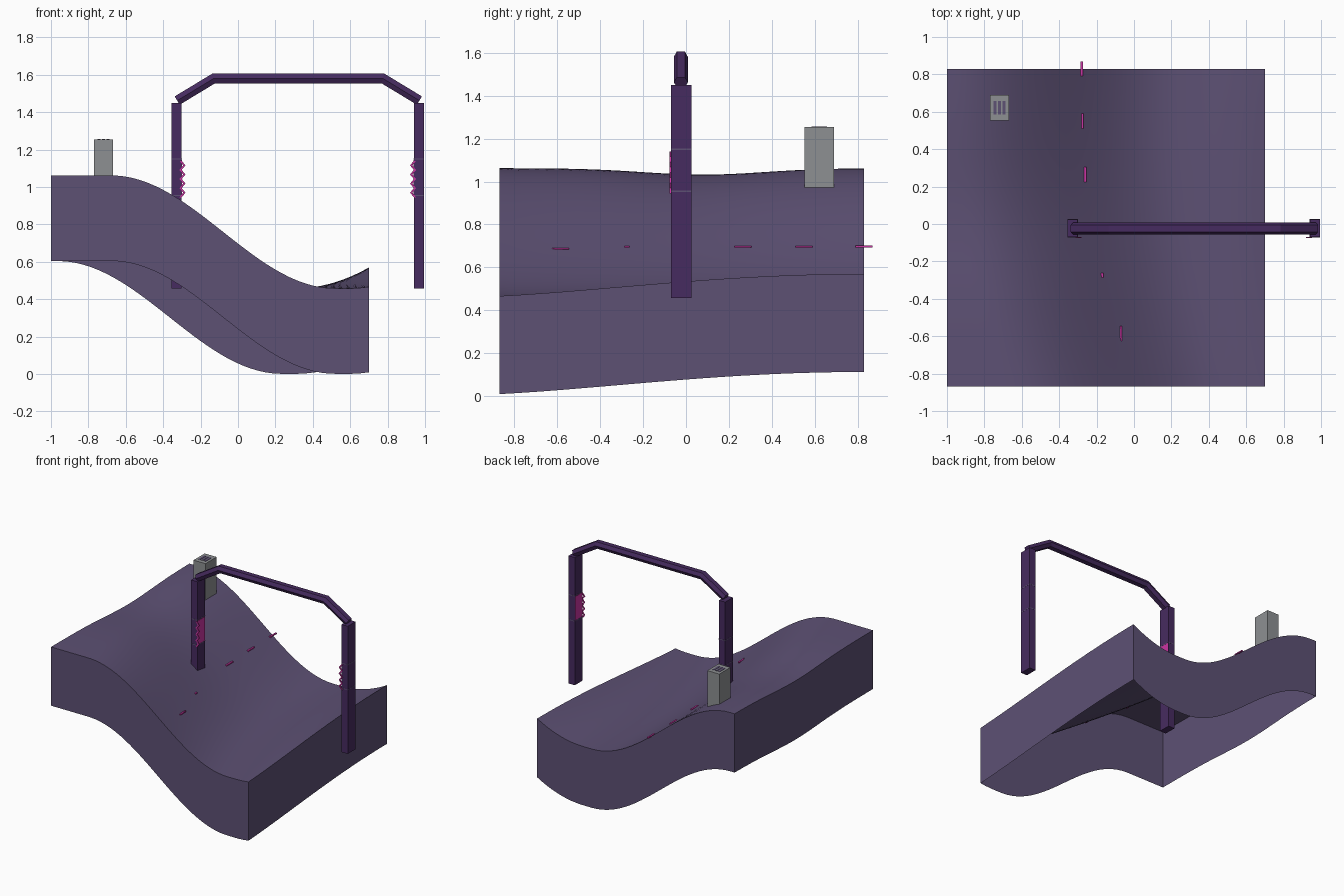
import bpy, bmesh, math
from mathutils import Vector

if "Cube" in bpy.data.objects:
    bpy.data.objects.remove(bpy.data.objects["Cube"])


def material(name, rgb):
    m = bpy.data.materials.new(name)
    m.use_nodes = True
    m.diffuse_color = (*rgb, 1)
    m.node_tree.nodes["Principled BSDF"].inputs["Base Color"].default_value = (*rgb, 1)
    return m


ground_mat = material("dusty purple", (0.11, 0.082, 0.175))
arch_mat = material("deep violet", (0.062, 0.024, 0.115))
pink_mat = material("hot pink", (0.6, 0.035, 0.37))
grey_mat = material("concrete grey", (0.27, 0.28, 0.29))


def finish(name, bm, mat):
    me = bpy.data.meshes.new(name)
    bm.to_mesh(me)
    bm.free()
    me.materials.append(mat)
    ob = bpy.data.objects.new(name, me)
    bpy.context.collection.objects.link(ob)
    return ob


def box(name, lo, hi, mat):
    lo, hi = Vector(lo), Vector(hi)
    bm = bmesh.new()
    bmesh.ops.create_cube(bm, size=1)
    for v in bm.verts:
        v.co = (lo + hi) / 2 + v.co * (hi - lo)
    return finish(name, bm, mat)


FRONT, BACK, LEFT, RIGHT = -0.87, 0.83, 0.7, -1.0


def height(x, y):
    """Sloping wave whose crest drifts sideways from front to back."""
    middle = -0.365 + 0.285 * ((BACK - y) / (BACK - FRONT)) ** 2
    u = (x - middle) / 0.6
    s = math.sin(max(-1, min(1, u)) * math.pi / 2)
    rise = 0.26 * max(0, u - 1.12) ** 2
    sag = 0.03 * math.exp(-((y - 0.08) / 0.4) ** 2) * (1 - s) / 2
    return 0.76 - 0.302 * s + rise - sag


# Ground: wavy top with a skirt, open underneath
bm = bmesh.new()
bmesh.ops.create_grid(bm, x_segments=40, y_segments=32, size=0.5)
for v in bm.verts:
    x = RIGHT + (v.co.x + 0.5) * (LEFT - RIGHT)
    y = FRONT + (v.co.y + 0.5) * (BACK - FRONT)
    v.co = (x, y, height(x, y))
top_face = bm.faces[:][0]
rim = [e for e in bm.edges if e.is_boundary]
skirt = bmesh.ops.extrude_edge_only(bm, edges=rim)
for g in skirt["geom"]:
    if isinstance(g, bmesh.types.BMVert):
        g.co.z -= 0.457
bmesh.ops.recalc_face_normals(bm, faces=bm.faces[:])
bm.normal_update()
bm.faces.ensure_lookup_table()
if bm.faces[0].normal.z < 0:
    bmesh.ops.reverse_faces(bm, faces=bm.faces[:])
ground = finish("ground", bm, ground_mat)
bpy.ops.object.select_all(action='DESELECT')
ground.select_set(True)
bpy.context.view_layer.objects.active = ground
bpy.ops.object.shade_smooth_by_angle(angle=math.radians(35))

# Lane dashes lying on the slope
for i, (x, y, lift) in enumerate([(-0.07, -0.585, 0.004), (-0.17, -0.275, 0.0),
                                  (-0.26, 0.265, 0.004), (-0.275, 0.55, 0.004),
                                  (-0.28, 0.83, 0.004)]):
    z = height(x, y) + lift
    half = 0.04 if i != 1 else 0.012
    box(f"lane_dash_{i + 1}", (x - 0.006, y - half, z - 0.004),
        (x + 0.006, y + half, z + 0.004), pink_mat)

# Arch posts with trim lines, glowing inner panels and zigzag strips
Y0, Y1 = -0.07, 0.025
for side, cx, inward in (("right", -0.328, 1), ("left", 0.967, -1)):
    box(f"{side}_post", (cx - 0.027, Y0, 0.457), (cx + 0.027, Y1, 1.45), arch_mat)
    for name, z in (("lower", 0.955), ("upper", 1.15)):
        box(f"{side}_{name}_trim", (cx - 0.028, Y0 - 0.001, z - 0.003),
            (cx + 0.028, Y1 + 0.001, z + 0.003), ground_mat)
    face = cx + inward * 0.027
    xs = sorted((face - inward * 0.001, face + inward * 0.002))
    box(f"{side}_inner_panel", (xs[0], Y0 + 0.005, 0.96), (xs[1], Y1 - 0.005, 1.145), pink_mat)
    bm = bmesh.new()
    teeth = 8
    pairs = []
    for k in range(teeth + 1):
        x = face + inward * (0.014 if k % 2 else -0.006)
        z = 0.945 + 0.195 * k / teeth
        pairs.append([bm.verts.new((x + d, Y0 - 0.006, z)) for d in (-0.006, 0.006)])
    for a, b in zip(pairs, pairs[1:]):
        bm.faces.new((a[0], a[1], b[1], b[0]))
    strip = bmesh.ops.extrude_face_region(bm, geom=bm.faces[:])
    for g in strip["geom"]:
        if isinstance(g, bmesh.types.BMVert):
            g.co.y += 0.006
    bmesh.ops.recalc_face_normals(bm, faces=bm.faces[:])
    finish(f"{side}_zigzag", bm, pink_mat)

# Arch beam: hexagonal section mitred along a bent path
path = [Vector(p) for p in ((-0.325, 1.462), (-0.13, 1.58), (0.775, 1.58), (0.97, 1.462))]
section = [(-0.033, 0), (-0.019, 0.026), (0.019, 0.026),
           (0.033, 0), (0.019, -0.026), (-0.019, -0.026)]
bm = bmesh.new()
rings = []
for i, p in enumerate(path):
    dirs = [(path[j + 1] - path[j]).normalized() for j in (i - 1, i) if 0 <= j < len(path) - 1]
    normals = [Vector((-d.y, d.x)) for d in dirs]
    n = sum(normals, Vector((0, 0))).normalized()
    n /= n.dot(normals[0])
    rings.append([bm.verts.new((p.x + n.x * h, w - 0.024, p.y + n.y * h)) for w, h in section])
for a, b in zip(rings, rings[1:]):
    for k in range(6):
        bm.faces.new((a[k], a[k - 1], b[k - 1], b[k]))
bm.faces.new(rings[0])
bm.faces.new(rings[-1])
bmesh.ops.recalc_face_normals(bm, faces=bm.faces[:])
finish("arch_beam", bm, arch_mat)

# Tower with roof vents
box("tower", (-0.77, 0.553, 0.96), (-0.667, 0.69, 1.255), grey_mat)
for i in range(3):
    x = -0.743 + i * 0.024
    box(f"roof_vent_{i + 1}", (x - 0.008, 0.585, 1.252), (x + 0.008, 0.657, 1.257), ground_mat)
